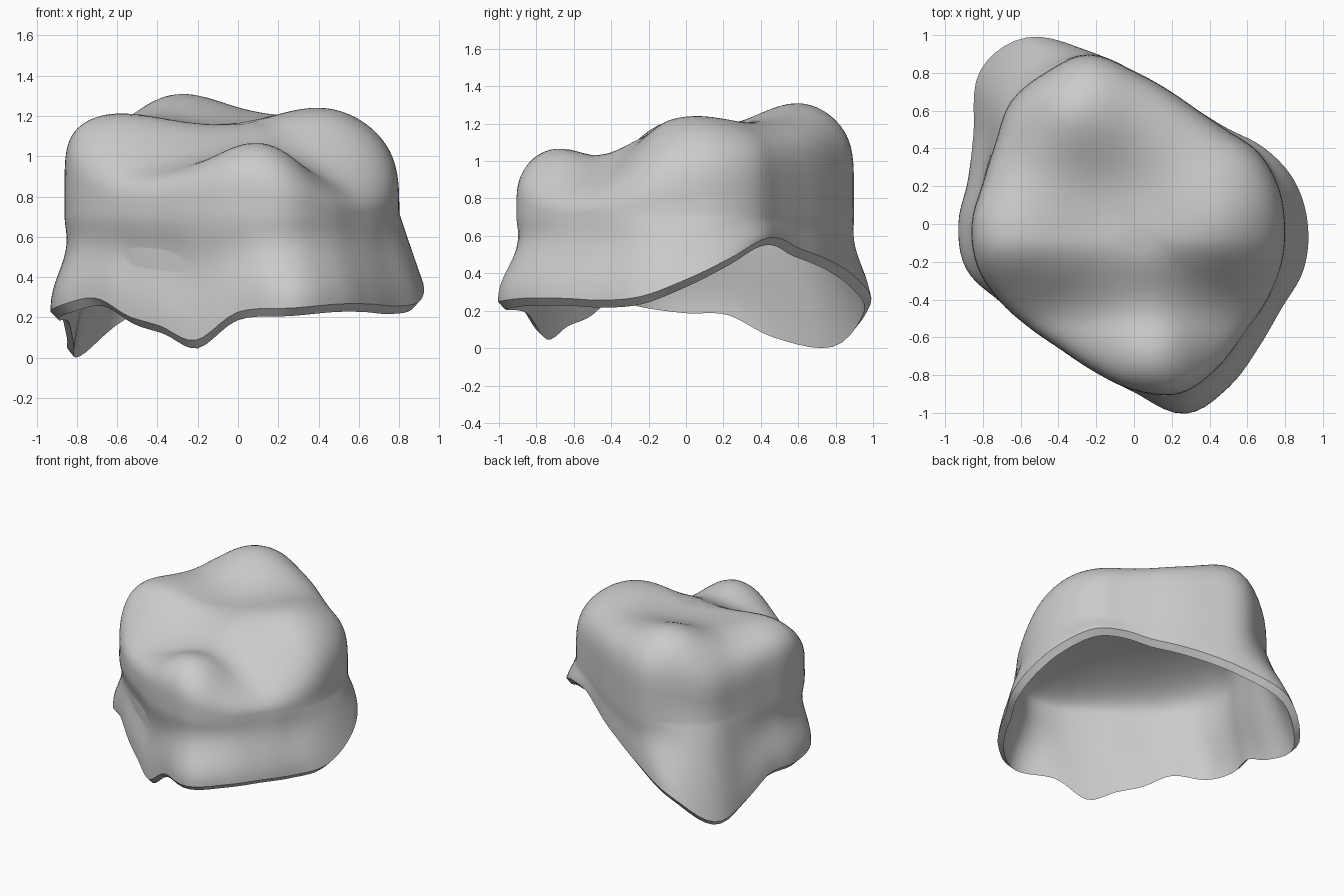
import bpy
import bmesh
import math

default_cube = bpy.data.objects.get("Cube")
if default_cube:
    bpy.data.objects.remove(default_cube, do_unlink=True)

SEGMENTS = 120
WALL_STEPS = 18
TOP_STEPS = 26
SHOULDER = 0.72
SHELL = 0.04

# Outline tables, one value every fifteen degrees from +x towards +y
RIM_RADIUS = [.92, .88, .80, .71, .69, .73, .81, .95, 1.14, 1.15, .98, .91,
              .93, .92, .82, .77, .77, .81, .89, 1.04, 1.0, .93, .90, .93]
RIM_HEIGHT = [.33, .44, .54, .55, .50, .46, .41, .33, .20, .01, .06, .18,
              .19, .22, .26, .17, .12, .05, .19, .21, .23, .23, .22, .24]
CROWN_RADIUS = [.80, .79, .76, .70, .69, .73, .81, .93, .93, .92, .85, .83,
                .86, .86, .82, .78, .77, .81, .88, .93, .88, .82, .81, .81]
# How square the wall turns over into the top
SQUARENESS = [3.5, 4, 4.5, 5, 5.5, 6, 6, 5.5, 4.8, 4, 4.5, 5.5,
              6, 6, 5, 4, 4, 4.2, 4.5, 3.6, 2.4, 2.1, 2.3, 2.8]

# Cusps, ridges and central hollow: x, y, height, spread
BUMPS = [(-.34, .64, .18, .25), (.46, .02, .10, .26), (-.72, -.05, .05, .20),
         (.11, -.75, .15, .21), (.12, .50, .04, .22), (-.10, .15, -.03, .25),
         (-.45, -.05, .03, .22)]


def sample(table, angle):
    """Smooth periodic interpolation of an outline table."""
    count = len(table)
    place = angle / math.tau * count
    index = math.floor(place)
    t = place - index
    a, b, c, d = (table[(index + k) % count] for k in (-1, 0, 1, 2))
    return b + t / 2 * (c - a + t * (2*a - 5*b + 4*c - d + t * (3*(b - c) + d - a)))


def smooth_step(low, high, value):
    t = min(max((value - low) / (high - low), 0), 1)
    return t * t * (3 - 2 * t)


def near_angle(angle, degrees, width):
    """One at the given direction, fading to zero away from it."""
    offset = (math.degrees(angle) - degrees + 180) % 360 - 180
    return math.exp(-(offset / width) ** 2)


def top_height(x, y):
    # The top steps down towards the front
    height = 0.96 + 0.20 * smooth_step(-0.55, -0.08, y)
    for bx, by, amount, spread in BUMPS:
        distance = (x - bx) ** 2 + (y - by) ** 2
        height += amount * math.exp(-distance / (2 * spread ** 2))
    return height


def ceiling_height(x, y):
    """Plain sloping ceiling of the hollow."""
    return 1.04 + 0.16 * y


def section(angle, inset, height, roundness):
    """Points from the rim up the wall and over the top, without the centre."""
    ca, sa = math.cos(angle), math.sin(angle)
    rim = sample(RIM_RADIUS, angle)
    crown = sample(CROWN_RADIUS, angle)
    power = sample(SQUARENESS, angle) * (1 - roundness) + 2.6 * roundness
    low = sample(RIM_HEIGHT, angle) + SHELL - inset
    # The back corner and the left side run out straight to the rim
    straight = min(near_angle(angle, 135, 28) + near_angle(angle, 0, 32), 1)
    straight = max(straight, 0.5 * near_angle(angle, 320, 25))
    waist = 0.02 * (1 - straight) + 0.025 * near_angle(angle, 235, 35)
    waist *= min((SHOULDER - low) / 0.5, 1) ** 2 * (1 - roundness)
    points = []
    for i in range(WALL_STEPS):
        t = i / WALL_STEPS
        blend = straight * t + (1 - straight) * smooth_step(0.05, 0.85, t)
        pinch = waist * math.sin(math.pi * t ** 1.3) ** 2
        radius = rim + (crown - rim) * blend - pinch - inset
        points.append((radius * ca, radius * sa, low + (SHOULDER - low) * t))
    for i in range(TOP_STEPS):
        turn = i / TOP_STEPS * math.pi / 2
        fraction = math.cos(turn) ** 0.65
        x, y = crown * fraction * ca, crown * fraction * sa
        lift = (1 - fraction ** power) ** (1 / power)
        z = SHOULDER + (height(x, y) - SHOULDER) * lift
        shrink = (crown - inset) / crown
        points.append((x * shrink, y * shrink, z))
    return points


def build_shell():
    bm = bmesh.new()
    columns = []
    for s in range(SEGMENTS):
        angle = s / SEGMENTS * math.tau
        outside = section(angle, 0, top_height, 0)
        inside = section(angle, SHELL, ceiling_height, 1)
        columns.append([bm.verts.new(p) for p in outside[::-1] + inside])
    outer_centre = bm.verts.new((0, 0, top_height(0, 0)))
    inner_centre = bm.verts.new((0, 0, ceiling_height(0, 0)))
    for s, column in enumerate(columns):
        following = columns[(s + 1) % SEGMENTS]
        bm.faces.new((outer_centre, column[0], following[0]))
        bm.faces.new((inner_centre, following[-1], column[-1]))
        for k in range(len(column) - 1):
            bm.faces.new((column[k], column[k + 1], following[k + 1], following[k]))
    # Stand the lowest rim point on the ground
    lowest = min(v.co.z for v in bm.verts)
    for vert in bm.verts:
        vert.co.z -= lowest
    bmesh.ops.recalc_face_normals(bm, faces=bm.faces)
    mesh = bpy.data.meshes.new("crown_shell")
    bm.to_mesh(mesh)
    bm.free()
    return mesh


# Plain grey material
grey = bpy.data.materials.new("light_grey")
grey.use_nodes = True
colour = (0.6, 0.6, 0.6, 1)
grey.diffuse_color = colour
for node in grey.node_tree.nodes:
    if node.type == 'BSDF_PRINCIPLED':
        node.inputs["Base Color"].default_value = colour

# Hollow crown with a slanted rim
shell = bpy.data.objects.new("crown_shell", build_shell())
shell.data.materials.append(grey)
bpy.context.collection.objects.link(shell)
bpy.ops.object.select_all(action='DESELECT')
shell.select_set(True)
bpy.context.view_layer.objects.active = shell
bpy.ops.object.shade_smooth_by_angle(angle=math.radians(35))
